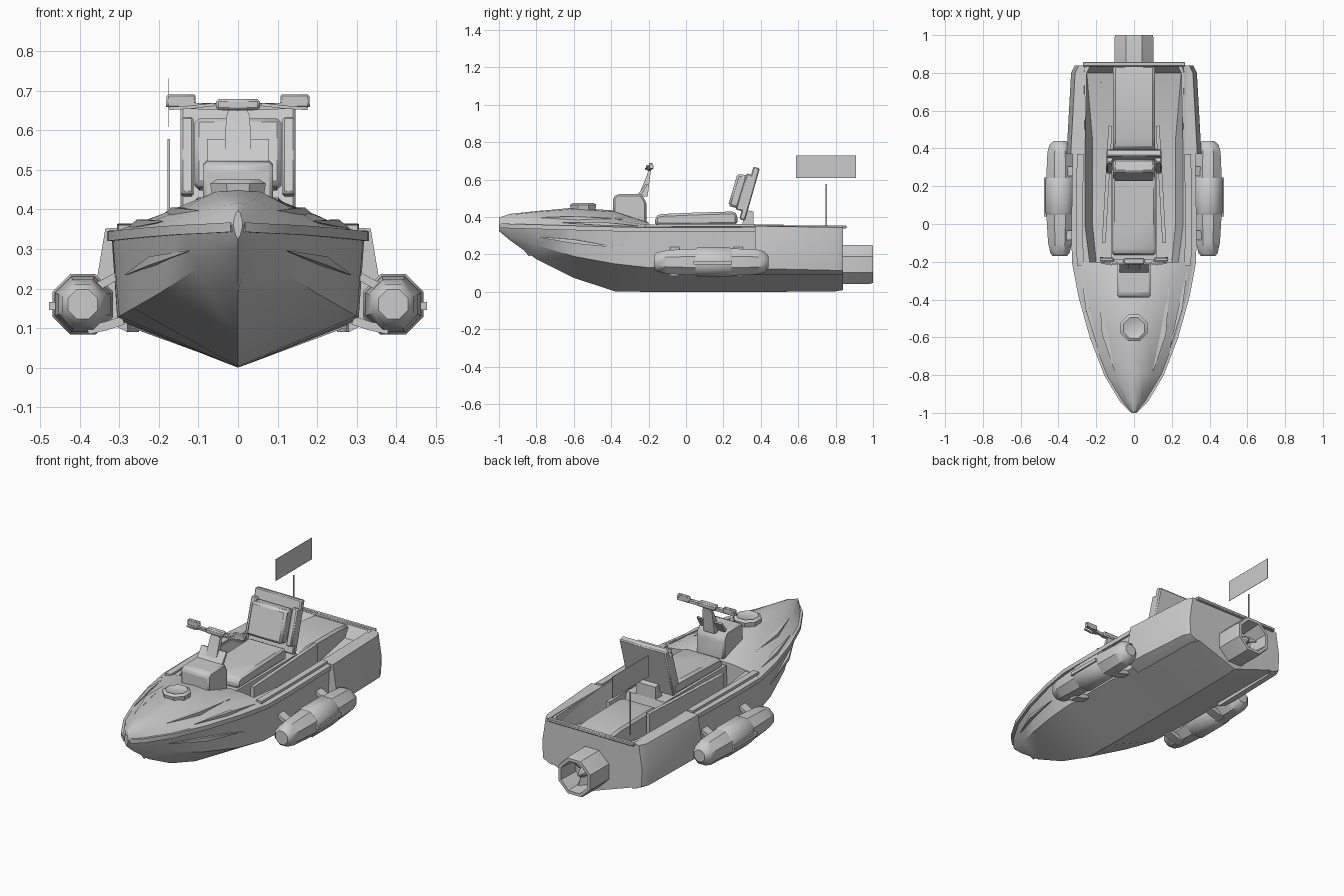
import bpy, bmesh, math
from mathutils import Vector


def finish(name, bm, bevel=0.0, angle=35):
    bmesh.ops.remove_doubles(bm, verts=bm.verts, dist=1e-5)
    bmesh.ops.recalc_face_normals(bm, faces=bm.faces)
    me = bpy.data.meshes.new(name)
    bm.to_mesh(me)
    bm.free()
    ob = bpy.data.objects.new(name, me)
    bpy.context.collection.objects.link(ob)
    bpy.ops.object.select_all(action='DESELECT')
    ob.select_set(True)
    bpy.context.view_layer.objects.active = ob
    bpy.ops.object.shade_smooth_by_angle(angle=math.radians(angle))
    if bevel:
        m = ob.modifiers.new("bevel", 'BEVEL')
        m.width, m.segments, m.limit_method = bevel, 1, 'ANGLE'
    return ob


def loft(name, rings, bevel=0.0, angle=35):
    """Skin a list of closed rings and cap both ends."""
    bm = bmesh.new()
    rows = [[bm.verts.new(p) for p in r] for r in rings]
    n = len(rows[0])
    for a, b in zip(rows, rows[1:]):
        for i in range(n):
            bm.faces.new((a[i], a[(i + 1) % n], b[(i + 1) % n], b[i]))
    bm.faces.new(rows[0])
    bm.faces.new(rows[-1])
    return finish(name, bm, bevel, angle)


def side_prism(name, prof, x0, x1, bevel=0.0):
    """Extrude a (y, z) side profile across x."""
    return loft(name, [[(x, y, z) for y, z in prof] for x in (x0, x1)], bevel)


def box(name, x, y, z, bevel=0.0):
    return side_prism(name, [(y[0], z[0]), (y[1], z[0]), (y[1], z[1]), (y[0], z[1])], *x, bevel)


def lathe_y(name, prof, cx, cz, n=8):
    """Rings of (radius, y) around an axis along y."""
    ang = [2 * math.pi * (i + .5) / n for i in range(n)]
    return loft(name, [[(cx + r * math.cos(a), y, cz + r * math.sin(a)) for a in ang]
                       for r, y in prof], angle=40)


def strip(name, pts, w, h, taper=False):
    """Sweep a w by h rectangle along a path, optionally pointed at both ends."""
    rings = []
    P = [Vector(p) for p in pts]
    for i, p in enumerate(P):
        t = (P[min(i + 1, len(P) - 1)] - P[max(i - 1, 0)]).normalized()
        u = t.cross(Vector((0, 0, 1))).normalized()
        v = u.cross(t)
        k = .1 if taper and i in (0, len(P) - 1) else 1
        rings.append([p + u * a * w * k / 2 + v * b * h * k / 2
                      for a, b in ((-1, -1), (1, -1), (1, 1), (-1, 1))])
    return loft(name, rings)


# Hull: y, keel z, chine, gunwale, outer deck, inner deck (x, z), centre deck z
stations = [
    (-1.0, .325, .006, .335, .012, .36, .010, .375, .005, .392, .397),
    (-.94, .275, .035, .30, .060, .362, .045, .388, .02, .412, .417),
    (-.80, .175, .105, .25, .145, .358, .10, .395, .04, .427, .432),
    (-.60, .075, .195, .19, .222, .352, .15, .395, .06, .443, .45),
    (-.38, .003, .265, .15, .285, .346, .20, .385, .09, .428, .435),
    (-.20, 0, .30, .13, .318, .342, .26, .356, .15, .370, .372),
    (-.20, 0, .30, .13, .318, .342, .235, .356, .20, .22, .22),
    (0, 0, .305, .125, .320, .342, .26, .356, .22, .21, .21),
    (.45, 0, .305, .12, .315, .345, .26, .356, .22, .21, .21),
    (.80, .003, .295, .11, .29, .345, .265, .354, .25, .28, .28),
    (.84, .01, .29, .11, .285, .345, .26, .354, .25, .345, .345)]
rings = []
for y, zk, xc, zc, xg, zg, xo, zo, xi, zi, zd in stations:
    half = [(xc, zc), (xg, zg), (xo, zo), (xi, zi)]
    rings.append([(0, y, zk)] + [(x, y, z) for x, z in half] + [(0, y, zd)]
                 + [(-x, y, z) for x, z in reversed(half)])
loft("hull", rings, angle=30)

# Mirrored side parts
for s, side in ((1, "right"), (-1, "left")):
    # Rear side pods that widen the stern
    front = [(.28, .09), (.30, .10), (.35, .125), (.357, .22), (.335, .352), (.26, .354)]
    back = [(.27, .09), (.29, .095), (.328, .115), (.333, .21), (.312, .345), (.25, .352)]
    loft("stern_pod_" + side, [[(s * x, .37, z) for x, z in front],
                               [(s * x, .80, z) for x, z in back],
                               [(s * (x - .02), .84, z) for x, z in back]], angle=25)
    # Rub rails along the gunwale, splash ridges and deck ridges
    rail = [(.014, -.99, .355), (.066, -.94, .352), (.15, -.80, .348), (.227, -.60, .342),
            (.288, -.38, .336), (.322, -.20, .332), (.324, 0, .332), (.318, .37, .334)]
    strip("rub_rail_" + side, [(s * x, y, z) for x, y, z in rail], .014, .024)
    strip("gunwale_cap_" + side, [(s * .285, -.22, .354), (s * .288, 0, .356), (s * .285, .37, .357)], .035, .014)
    strip("lower_ridge_" + side, [(s * .125, -.80, .295), (s * .215, -.6, .27), (s * .284, -.35, .235)], .02, .022, True)
    strip("deck_ridge_" + side, [(s * .10, -.78, .397), (s * .155, -.58, .395), (s * .185, -.34, .388)], .03, .02, True)
    strip("outer_ridge_" + side, [(s * .19, -.66, .37), (s * .245, -.45, .365), (s * .28, -.25, .352)], .022, .018, True)

    # Octagonal side float with band, fin and brackets
    cx, cz = s * .392, .16
    lathe_y("side_float_" + side, [(.04, -.17), (.055, -.155), (.068, -.10), (.076, .02), (.078, .25),
                                   (.072, .38), (.06, .42), (.035, .44)], cx, cz)
    lathe_y("float_band_" + side, [(.077, .05), (.083, .06), (.083, .235), (.077, .245)], cx, cz)
    box("float_fin_" + side, (s * .455, s * .477), (.04, .245), (.146, .166))
    for i, y in enumerate((-.06, .28)):
        strip(f"float_bracket_{side}_{i}", [(s * .29, y, .12), (s * .335, y, .105), (s * .38, y, .095)], .05, .022)
        strip(f"float_upper_bracket_{side}_{i}", [(s * .30, y, .235), (s * .345, y, .21), (s * .38, y, .20)], .05, .02)

    # Handlebar grips and levers
    box("grip_" + side, (s * .107, s * .18), (-.198, -.178), (.657, .69), .004)
    strip("lever_" + side, [(s * .06, -.205, .665), (s * .12, -.215, .658), (s * .175, -.205, .655)], .008, .008)
    # Backrest bolsters
    side_prism("backrest_bolster_" + side, [(.265, .44), (.31, .43), (.365, .62), (.325, .635)],
               s * .112, s * .145, .006)
    # Panels flanking the seat base
    strip("seat_side_panel_" + side, [(s * .16, -.10, .30), (s * .125, .52, .30)], .02, .12)

# Bow stem
loft("bow_stem", [[(-.03, -.93, .31), (.03, -.93, .31), (0, -.99, .375)],
                  [(-.006, -.82, .20), (.006, -.82, .20), (0, -.84, .19)]])

# Round deck hatch
ring = lambda r, z: [(r * math.cos(math.pi * (i + .5) / 4), -.55 + r * math.sin(math.pi * (i + .5) / 4), z)
                     for i in range(8)]
loft("deck_hatch", [ring(.07, .43), ring(.076, .465), ring(.06, .475), ring(.055, .472)])

# Steering console with dash plate and column
side_prism("console", [(-.39, .40), (-.39, .505), (-.37, .522), (-.24, .524), (-.212, .48), (-.212, .36)], -.088, .088, .01)
side_prism("dash_plate", [(-.262, .515), (-.24, .515), (-.205, .575), (-.215, .578)], -.078, .078)
loft("steering_column", [[(-.035, -.255, .51), (.035, -.255, .51), (.035, -.205, .51), (-.035, -.205, .51)],
                         [(-.03, -.205, .635), (.03, -.205, .635), (.03, -.19, .635), (-.03, -.19, .635)],
                         [(-.018, -.20, .665), (.018, -.20, .665), (.018, -.185, .665), (-.018, -.185, .665)]])
strip("handlebar", [(-.18, -.182, .667), (-.09, -.195, .66), (0, -.20, .657), (.09, -.195, .66), (.18, -.182, .667)], .016, .016)
box("handlebar_pad", (-.055, .055), (-.215, -.18), (.651, .679), .006)

# Seats
side_prism("seat_base", [(-.20, .20), (-.19, .36), (.36, .36), (.40, .20)], -.12, .12)
side_prism("front_seat", [(-.165, .355), (-.165, .40), (-.14, .416), (.05, .424), (.26, .43), (.275, .41), (.275, .36)],
           -.115, .115, .014)
side_prism("rear_seat", [(.36, .20), (.40, .34), (.46, .355), (.74, .352), (.84, .34), (.84, .25)], -.11, .11, .012)

# Backrest
side_prism("backrest_post", [(.30, .34), (.36, .34), (.36, .43), (.31, .44)], -.06, .06)
side_prism("backrest_board", [(.285, .39), (.315, .38), (.395, .66), (.36, .67)], -.145, .145, .006)
side_prism("backrest_cushion", [(.225, .46), (.285, .445), (.345, .62), (.275, .632)], -.11, .11, .012)

# Transom rim
box("transom_rim", (-.27, .27), (.835, .858), (.338, .356), .004)

# Jet nozzle with impeller
lathe_y("jet_nozzle", [(.113, .82), (.113, .98), (.108, 1.0), (.09, 1.0), (.08, .88), (.02, .875)], 0, .147)
lathe_y("impeller_hub", [(.025, .87), (.025, .93), (.006, .965)], 0, .147)
for i in range(3):
    a = 2 * math.pi * i / 3 + .5
    d, t = Vector((math.cos(a), 0, math.sin(a))), Vector((-math.sin(a), 0, math.cos(a)))
    c, yv = Vector((0, .91, .147)), Vector((0, 1, 0))
    loft(f"impeller_blade_{i}", [[c + d * r + (t * u + yv * v) * k for u, v in
                                  ((-.02, -.018), (-.016, -.02), (.02, .018), (.016, .02))]
                                 for r, k in ((.015, .6), (.075, 1.3))])

# Whip mast and flag
box("flag_mast", (-.178, -.172), (.747, .753), (.34, .578))
box("flag", (-.176, -.174), (.587, .91), (.608, .73))
